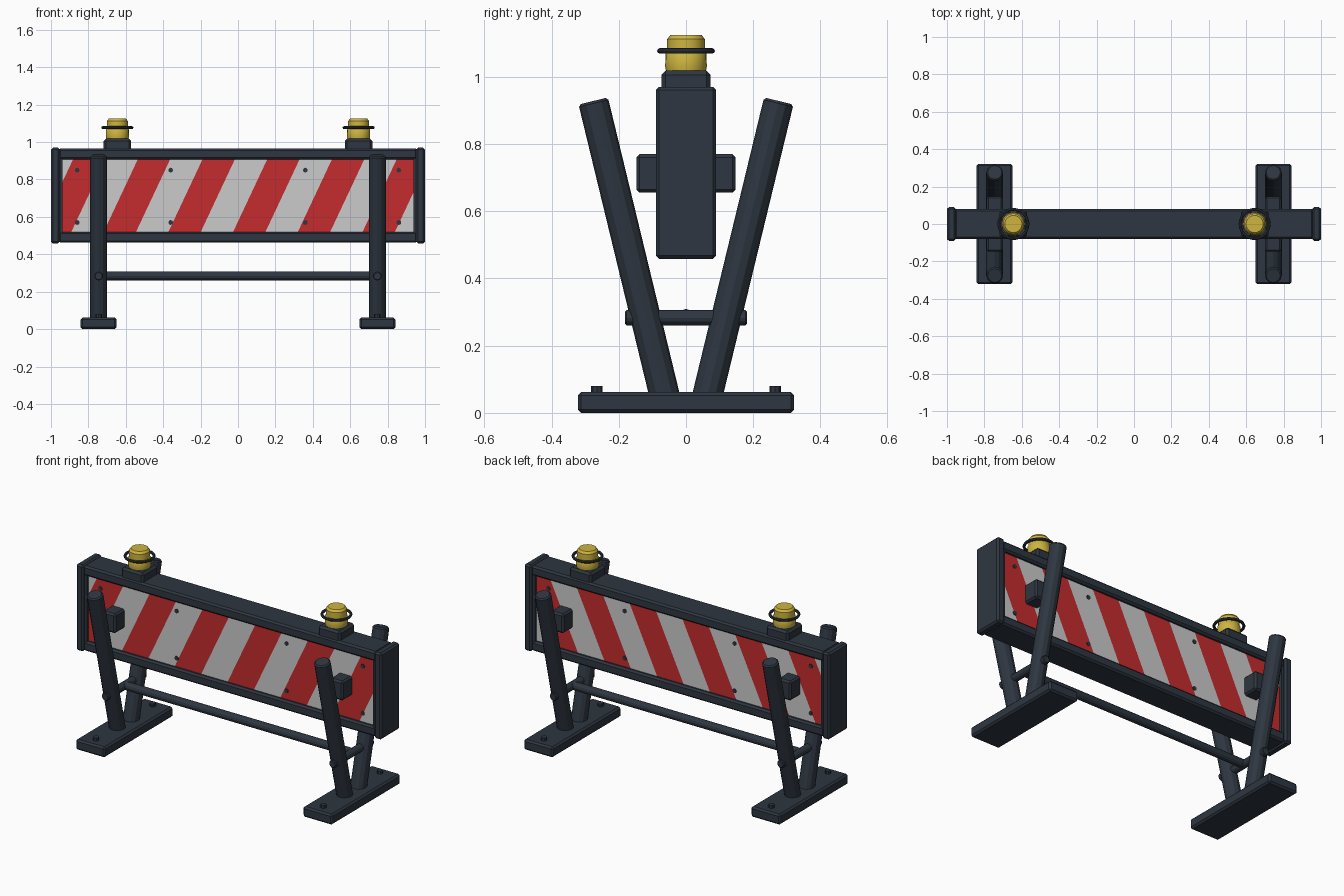
import bpy, bmesh, math
from mathutils import Vector

if "Cube" in bpy.data.objects:
    bpy.data.objects.remove(bpy.data.objects["Cube"], do_unlink=True)


def material(name, rgb):
    m = bpy.data.materials.new(name)
    m.use_nodes = True
    m.diffuse_color = (*rgb, 1)
    m.node_tree.nodes["Principled BSDF"].inputs["Base Color"].default_value = (*rgb, 1)
    return m


STEEL = material("dark_steel", (0.027, 0.037, 0.052))
RED = material("warning_red", (0.56, 0.025, 0.027))
WHITE = material("reflective_white", (0.6, 0.6, 0.6))
YELLOW = material("lamp_yellow", (0.62, 0.46, 0.05))


def finish(name, bm, mats, bevel=0, smooth=False):
    mesh = bpy.data.meshes.new(name)
    bmesh.ops.recalc_face_normals(bm, faces=bm.faces)
    bm.to_mesh(mesh)
    bm.free()
    for m in mats:
        mesh.materials.append(m)
    ob = bpy.data.objects.new(name, mesh)
    bpy.context.collection.objects.link(ob)
    if bevel:
        mod = ob.modifiers.new("edge_bevel", "BEVEL")
        mod.width = bevel
        mod.segments = 1
        mod.limit_method = "ANGLE"
        mod.angle_limit = math.radians(50)
    if smooth:
        bpy.ops.object.select_all(action="DESELECT")
        ob.select_set(True)
        bpy.context.view_layer.objects.active = ob
        bpy.ops.object.shade_smooth_by_angle(angle=math.radians(35))
    return ob


def cube_mesh(lo, hi):
    bm = bmesh.new()
    bmesh.ops.create_cube(bm, size=1)
    for v in bm.verts:
        v.co = [(a + b) / 2 + c * (b - a) for a, b, c in zip(lo, hi, v.co)]
    return bm


def box(name, lo, hi, bevel=0.01):
    return finish(name, cube_mesh(lo, hi), [STEEL], bevel)


def rod(name, start, end, radius, sides=12, bevel=0.0):
    start, end = Vector(start), Vector(end)
    axis = end - start
    bm = bmesh.new()
    bmesh.ops.create_cone(bm, cap_ends=True, segments=sides, radius1=radius,
                          radius2=radius, depth=axis.length)
    bm.transform(axis.to_track_quat("Z", "Y").to_matrix().to_4x4())
    bmesh.ops.translate(bm, verts=bm.verts, vec=(start + end) / 2)
    return finish(name, bm, [STEEL], bevel)


def lathe(name, profile, x, mat, closed=False, steps=24):
    bm = bmesh.new()
    verts = [bm.verts.new((r, 0, z)) for r, z in profile]
    pairs = list(zip(verts, verts[1:])) + ([(verts[-1], verts[0])] if closed else [])
    edges = [bm.edges.new(p) for p in pairs]
    bmesh.ops.spin(bm, geom=verts + edges, cent=(0, 0, 0), axis=(0, 0, 1),
                   angle=math.tau, steps=steps)
    bmesh.ops.remove_doubles(bm, verts=bm.verts, dist=0.0005)
    bmesh.ops.translate(bm, verts=bm.verts, vec=(x, 0, 0))
    return finish(name, bm, [mat], smooth=True)


# Striped board: slanted cuts, then alternate colours
PERIOD, SLOPE, START, BASE, DEPTH = 0.346, 0.47, -0.372, 0.52, 0.06
bm = cube_mesh((-0.945, -DEPTH, 0.51), (0.945, DEPTH, 0.92))
for k in range(-5, 9):
    bmesh.ops.bisect_plane(bm, geom=bm.verts[:] + bm.edges[:] + bm.faces[:],
                           plane_co=(START + k * PERIOD / 2, 0, BASE),
                           plane_no=(1, 0, -SLOPE))
for f in bm.faces:
    c = f.calc_center_median()
    phase = (c.x - START - SLOPE * (c.z - BASE)) / PERIOD
    f.material_index = 0 if phase % 1 < 0.5 else 1
finish("striped_board", bm, [RED, WHITE])

# Frame rails
box("top_rail", (-0.96, -0.08, 0.908), (0.96, 0.08, 0.966))
box("bottom_rail", (-0.96, -0.08, 0.462), (0.96, 0.08, 0.52))

for side, s in (("left", 1), ("right", -1)):
    def span(a, b):
        return sorted((s * a, s * b))

    # Frame ends
    x0, x1 = span(0.953, 1.0)
    box(side + "_end_cap", (x0, -0.09, 0.458), (x1, 0.09, 0.97))
    x0, x1 = span(0.938, 0.96)
    box(side + "_inner_post", (x0, -0.075, 0.5), (x1, 0.075, 0.93), 0)

    # Foot, mounting block and cross rod
    x = s * 0.745
    box(side + "_foot", (x - 0.096, -0.322, 0), (x + 0.096, 0.322, 0.062))
    box(side + "_mounting_block", (x - 0.044, -0.148, 0.655), (x + 0.044, 0.148, 0.77))
    rod(side + "_cross_rod", (x, -0.181, 0.283), (x, 0.181, 0.283), 0.023, 12, 0.004)

    # Splayed legs and foot bolts
    for end, t in (("front", -1), ("back", 1)):
        name = f"{side}_{end}"
        rod(name + "_leg", (x, t * 0.061, 0.04), (x, t * 0.276, 0.928), 0.045, 12, 0.007)
        rod(name + "_foot_bolt", (x, t * 0.265, 0.05), (x, t * 0.265, 0.08), 0.017, 8)
        # Board bolts
        for bx in (0.36, 0.86):
            for bz in (0.57, 0.85):
                rod(name + "_board_bolt", (s * bx, t * 0.05, bz),
                    (s * bx, t * (DEPTH + 0.003), bz), 0.013, 8)

    # Warning lamp
    lx = s * 0.645
    box(side + "_lamp_base", (lx - 0.073, -0.073, 0.95), (lx + 0.073, 0.073, 1.018), 0.012)
    lathe(side + "_lamp", [(0, 1.01), (0.058, 1.01), (0.062, 1.03), (0.061, 1.068),
                           (0.056, 1.075), (0.056, 1.112), (0.046, 1.125), (0, 1.125)],
          lx, YELLOW)
    ring = [(0.078 + 0.008 * math.cos(a * math.tau / 8), 1.077 + 0.008 * math.sin(a * math.tau / 8))
            for a in range(8)]
    lathe(side + "_lamp_guard_ring", ring, lx, STEEL, closed=True)

# Long brace between the leg pairs
rod("long_brace", (-0.745, 0, 0.285), (0.745, 0, 0.285), 0.024, 12)
